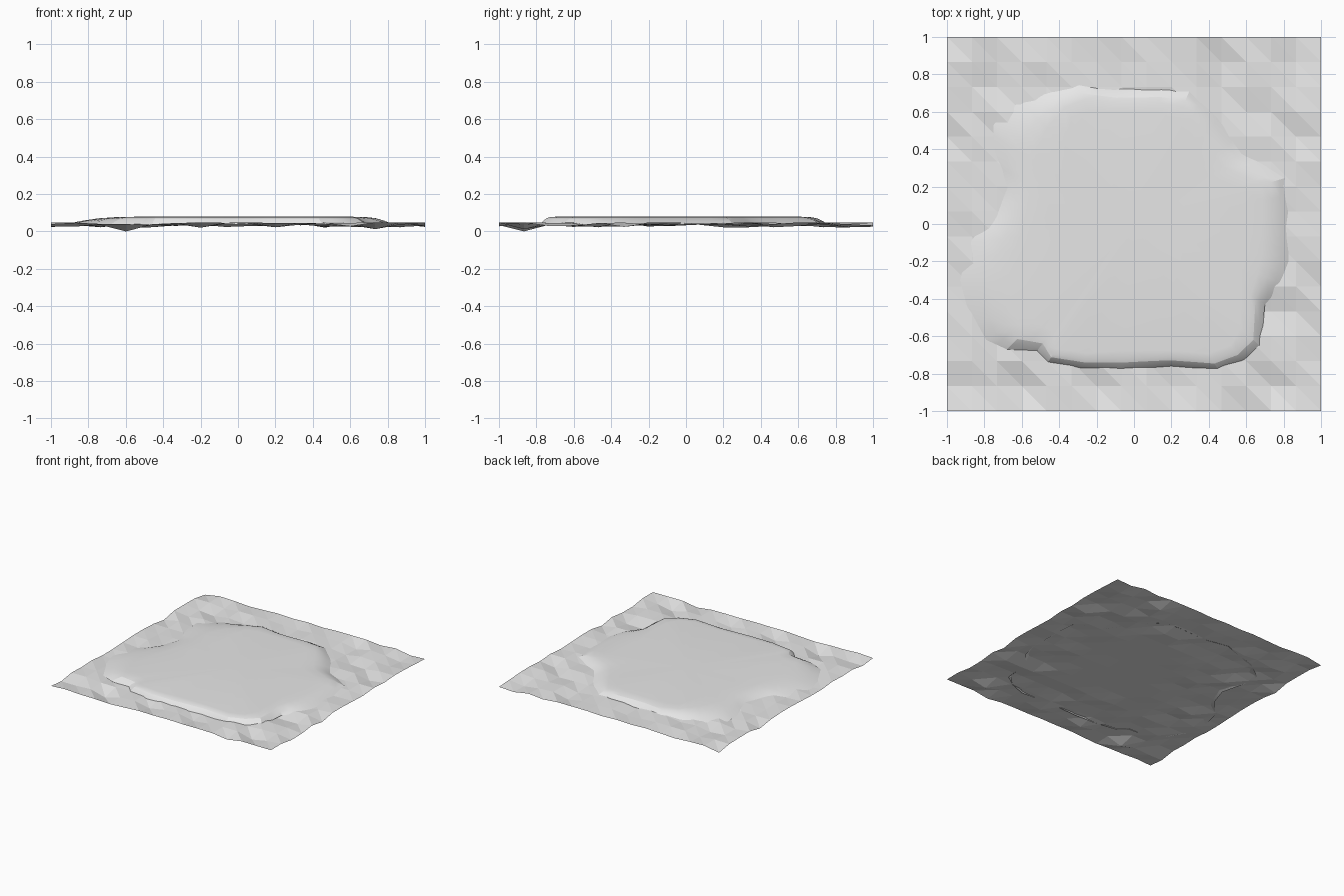
import bpy
import bmesh
import random
from math import radians
from mathutils import Vector

cube = bpy.data.objects.get("Cube")
if cube:
    bpy.data.objects.remove(cube, do_unlink=True)

random.seed(7)
CELLS = 15           # ground cells per side
GROUND_TOP = 0.048   # ground is levelled off at this height

stone = bpy.data.materials.new("pale_grey")
stone.use_nodes = True
stone.diffuse_color = (0.8, 0.8, 0.8, 1)
stone.node_tree.nodes["Principled BSDF"].inputs["Base Color"].default_value = (0.8, 0.8, 0.8, 1)


def make_object(name, bm):
    """Turn a bmesh into a named object with the shared material."""
    bmesh.ops.recalc_face_normals(bm, faces=bm.faces)
    if sum(f.normal.z for f in bm.faces) < 0:
        bmesh.ops.reverse_faces(bm, faces=bm.faces)
    mesh = bpy.data.meshes.new(name)
    bm.to_mesh(mesh)
    bm.free()
    mesh.materials.append(stone)
    obj = bpy.data.objects.new(name, mesh)
    bpy.context.collection.objects.link(obj)
    return obj


# Ground: a coarse square sheet with levelled bumps and a few hollows
hollows = {(3, 1): 0.0, (13, 1): 0.012, (6, 1): 0.02, (9, 1): 0.022,
           (2, 13): 0.022, (11, 14): 0.02, (14, 11): 0.022, (14, 4): 0.024}


def ground_height(i, j):
    if (i, j) in hollows:
        return hollows[i, j]
    height = min(GROUND_TOP, random.gauss(0.042, 0.009))
    if 3 < i < CELLS - 3 and 3 < j < CELLS - 3:
        height = min(height, 0.036)      # stay below the mound
    return max(height, 0.022)


bm = bmesh.new()
step = 2 / CELLS
grid = [[bm.verts.new((i * step - 1, j * step - 1, ground_height(i, j)))
         for i in range(CELLS + 1)] for j in range(CELLS + 1)]
for low, high in zip(grid, grid[1:]):
    for i in range(CELLS):
        a, b, c, d = low[i], low[i + 1], high[i + 1], high[i]
        bm.faces.new((a, b, d))
        bm.faces.new((b, c, d))
make_object("ground", bm)

# Mound: outline points (x, y, width of the sloping bank)
outline = [
    (.83, .05, .14), (.82, .25, .14), (.72, .31, .14), (.58, .38, .13),
    (.48, .52, .13), (.42, .6, .12), (.3, .72, .1), (.15, .73, .08),
    (-.1, .72, .07), (-.3, .76, .1), (-.42, .71, .1), (-.6, .66, .2),
    (-.75, .55, .28), (-.75, .4, .25), (-.7, .2, .15), (-.75, .05, .17),
    (-.88, -.1, .28), (-.93, -.3, .3), (-.89, -.45, .26), (-.79, -.62, .2),
    (-.68, -.67, .12), (-.52, -.68, .08), (-.46, -.74, .05), (-.28, -.77, .05),
    (-.07, -.78, .06), (.2, -.76, .05), (.45, -.78, .06), (.58, -.73, .06),
    (.68, -.66, .09), (.7, -.43, .09), (.8, -.32, .15), (.83, -.2, .15)]

# Bank profile: share of the bank width, height
bank = [(0, .036), (.3, .055), (.65, .07), (1, .076), (1.7, .079)]

rim = []
for p, q in zip(outline, outline[1:] + outline[:1]):
    p, q = Vector(p), Vector(q)
    rim += [p, (p + q) / 2]

bm = bmesh.new()
rings = []
for share, height in bank:
    ring = []
    for x, y, width in rim:
        flat = Vector((x, y))
        flat *= 1 - width * share / flat.length
        ring.append(bm.verts.new((flat.x, flat.y, height)))
    rings.append(ring)
centre = bm.verts.new((0, 0, 0.08))
count = len(rim)
for outer, inner in zip(rings, rings[1:]):
    for k in range(count):
        n = (k + 1) % count
        bm.faces.new((outer[k], outer[n], inner[n], inner[k]))
for k in range(count):
    bm.faces.new((rings[-1][k], rings[-1][(k + 1) % count], centre))
mound = make_object("mound", bm)

# Soften the mound while its steep banks keep their crest
bpy.ops.object.select_all(action='DESELECT')
mound.select_set(True)
bpy.context.view_layer.objects.active = mound
bpy.ops.object.shade_smooth_by_angle(angle=radians(15))
